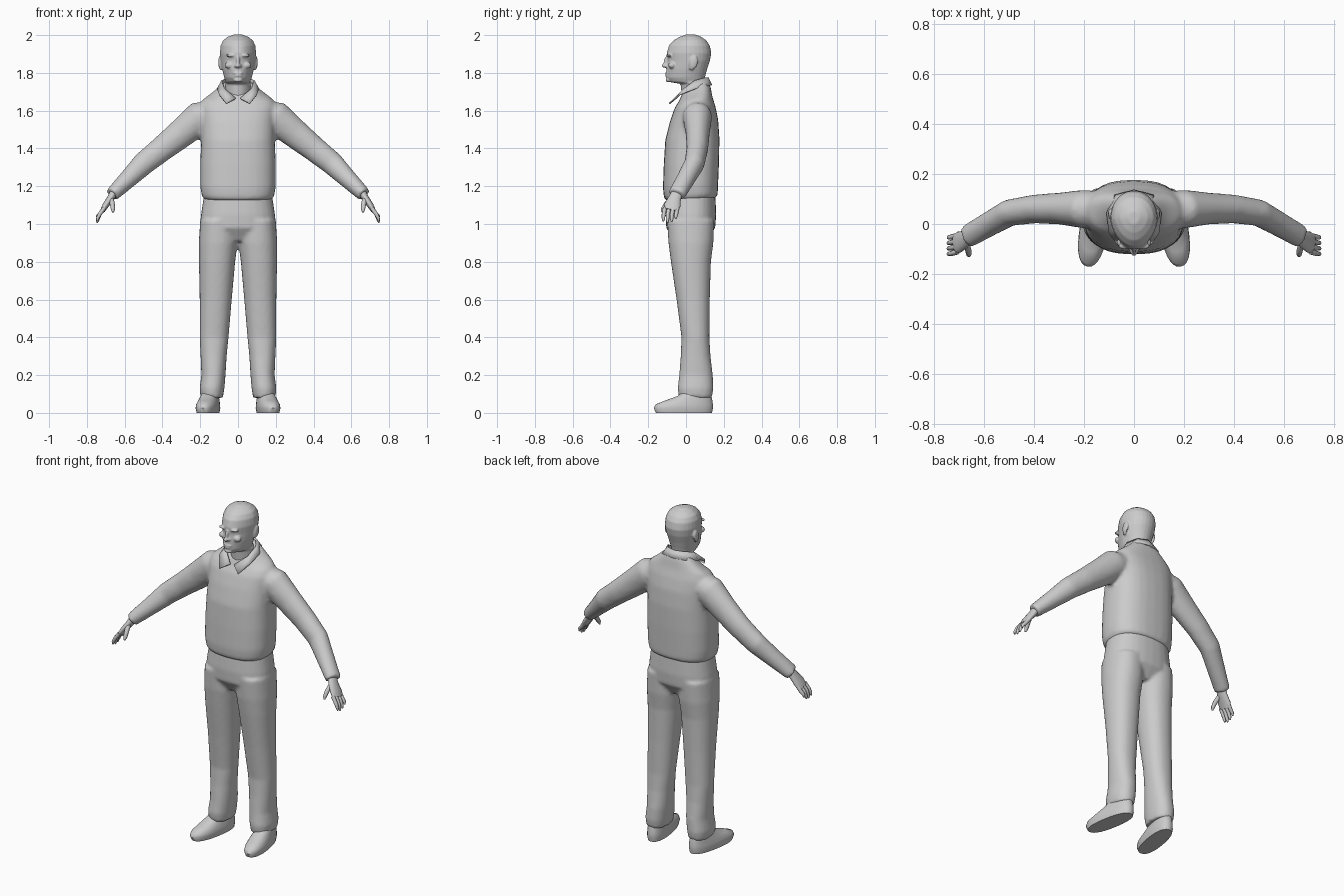
import bpy, bmesh, math
from mathutils import Vector, Matrix

if "Cube" in bpy.data.objects:
    bpy.data.objects.remove(bpy.data.objects["Cube"])

grey = bpy.data.materials.new("light_grey")
grey.use_nodes = True
COLOUR = (0.6, 0.6, 0.6, 1)
grey.diffuse_color = COLOUR
grey.node_tree.nodes["Principled BSDF"].inputs["Base Color"].default_value = COLOUR


def skin(bm, loops):
    """Join closed loops of points with quads and cap both ends."""
    rings = [[bm.verts.new(p) for p in loop] for loop in loops]
    n = len(rings[0])
    for a, b in zip(rings, rings[1:]):
        for i in range(n):
            j = (i + 1) % n
            bm.faces.new((a[i], a[j], b[j], b[i]))
    bm.faces.new(rings[0][::-1])
    bm.faces.new(rings[-1])


def stack(bm, rows, side=1, power=0.85, taper=0, tilt=None, n=28, turn=None):
    """Horizontal sections: (z, front y, back y, left x, right x)."""
    loops = []
    for k, (z, yf, yb, x0, x1) in enumerate(rows):
        cx, cy, rx, ry = (x0 + x1) / 2, (yf + yb) / 2, (x1 - x0) / 2, (yb - yf) / 2
        loop = []
        for i in range(n):
            a = math.tau * i / n
            c, s = math.cos(a), math.sin(a)
            c = math.copysign(abs(c) ** power, c)
            s = math.copysign(abs(s) ** power, s)
            p = Vector((cx + rx * c * (1 + taper * min(s, 0)), cy + ry * s, z))
            if tilt:
                p.z += tilt[k] * ry * s
            if turn:
                p = turn @ p
            p.x *= side
            loop.append(p)
        loops.append(loop)
    skin(bm, loops)


def tube(bm, stations, side=1, n=16):
    """Elliptical limb along points: (x, y, z, radius along y, other radius)."""
    pts = [Vector(s[:3]) for s in stations]
    loops = []
    for k, s in enumerate(stations):
        t = (pts[min(k + 1, len(pts) - 1)] - pts[max(k - 1, 0)]).normalized()
        u = Vector((0, 1, 0))
        u = (u - t * u.dot(t)).normalized()
        v = t.cross(u)
        loop = []
        for i in range(n):
            a = math.tau * i / n
            p = pts[k] + u * s[3] * math.cos(a) + v * s[4] * math.sin(a)
            loop.append(Vector((p.x * side, p.y, p.z)))
        loops.append(loop)
    skin(bm, loops)


def blob(bm, centre, size, rot=0):
    """Ellipsoid, optionally leaning about the x axis."""
    m = Matrix.Translation(centre) @ Matrix.Rotation(rot, 4, 'X') @ Matrix.Diagonal((*size, 1))
    bmesh.ops.create_uvsphere(bm, u_segments=16, v_segments=10, radius=1, matrix=m)


def finish(bm, name, voxel=0, smooth=4, angle=40):
    bmesh.ops.recalc_face_normals(bm, faces=bm.faces)
    me = bpy.data.meshes.new(name)
    bm.to_mesh(me)
    bm.free()
    me.materials.append(grey)
    ob = bpy.data.objects.new(name, me)
    bpy.context.collection.objects.link(ob)
    bpy.ops.object.select_all(action='DESELECT')
    ob.select_set(True)
    bpy.context.view_layer.objects.active = ob
    if voxel:
        r = ob.modifiers.new("blend", 'REMESH')
        r.mode, r.voxel_size, r.use_smooth_shade = 'VOXEL', voxel, True
        s = ob.modifiers.new("soften", 'SMOOTH')
        s.factor, s.iterations = 0.5, smooth
    else:
        bpy.ops.object.shade_smooth_by_angle(angle=math.radians(angle))
    return ob


# sweater: body with sloping neckline, and two sleeves
bm = bmesh.new()
body = [(1.13, -.108, .16, .178), (1.15, -.118, .168, .193), (1.2, -.122, .17, .2),
        (1.32, -.118, .175, .2), (1.45, -.11, .177, .195), (1.55, -.085, .17, .195),
        (1.62, -.06, .155, .2), (1.66, -.04, .14, .185), (1.695, -.03, .13, .13),
        (1.725, -.025, .115, .088)]
stack(bm, [(z, f, b, -w, w) for z, f, b, w in body], power=0.8,
      tilt=[0.05] * 6 + [0.05, 0.15, 0.4, 0.6])
sleeve = [(.11, .055, 1.60, .07, .06), (.2, .06, 1.565, .078, .088), (.3, .062, 1.48, .064, .078),
          (.4, .06, 1.4, .058, .068), (.5, .045, 1.32, .054, .062), (.58, .0, 1.24, .05, .05),
          (.668, -.05, 1.155, .048, .038)]
for side in (1, -1):
    tube(bm, sleeve, side)
finish(bm, "sweater", 0.011, 6)

# trousers: hips and two legs
bm = bmesh.new()
hips = [(1.17, -.098, .155, .178), (1.05, -.108, .16, .196), (.98, -.105, .155, .2),
        (.91, -.06, .11, .1)]
stack(bm, [(z, f, b, -w, w) for z, f, b, w in hips])
leg = [(1.02, -.1, .15, .005, .2), (.9, -.093, .145, .002, .208), (.8, -.08, .132, .015, .207),
       (.6, -.05, .126, .033, .203), (.4, -.024, .124, .05, .203), (.3, -.028, .13, .06, .198),
       (.2, -.036, .142, .066, .194), (.13, -.044, .145, .072, .203), (.08, -.038, .138, .08, .198)]
for side in (1, -1):
    stack(bm, leg, side, power=0.9)
finish(bm, "trousers", 0.01, 4)

# shoes, toes turned outwards
shoe = [(0, -.163, .138, .09, .195), (.025, -.175, .143, .085, .2), (.045, -.165, .143, .087, .198),
        (.065, -.115, .14, .092, .193), (.09, -.045, .135, .098, .188), (.13, 0, .125, .1, .18)]
pivot = Vector((.14, .08, 0))
turn = Matrix.Translation(pivot) @ Matrix.Rotation(math.radians(10), 4, 'Z') @ Matrix.Translation(-pivot)
for side, label in ((1, "left"), (-1, "right")):
    bm = bmesh.new()
    stack(bm, shoe, side, turn=turn)
    finish(bm, label + "_shoe", angle=50)

# hands: palm, four fingers and thumb
for side, label in ((1, "left"), (-1, "right")):
    bm = bmesh.new()
    tube(bm, [(.655, -.045, 1.17, .03, .022), (.675, -.06, 1.135, .034, .019),
              (.7, -.072, 1.1, .043, .017), (.716, -.08, 1.072, .04, .013)], side)
    for k in range(4):
        y = -.112 + .022 * k
        drop = (.008, 0, .004, .02)[k]
        tube(bm, [(.708, y, 1.085, .011, .011), (.732, y - .006, 1.052, .0105, .0105),
                  (.743, y - .008, 1.022 + drop, .009, .009),
                  (.746, y - .008, 1.006 + drop, .004, .004)], side, 8)
    tube(bm, [(.672, -.075, 1.135, .014, .014), (.665, -.105, 1.105, .013, .013),
              (.662, -.122, 1.078, .011, .011), (.662, -.128, 1.062, .005, .005)], side, 8)
    finish(bm, label + "_hand", angle=60)

# head and neck with facial features
bm = bmesh.new()
skull = [(1.64, -.02, .1, .066), (1.742, -.028, .1, .068), (1.752, -.09, .098, .064),
         (1.775, -.104, .1, .073), (1.82, -.104, .112, .084), (1.865, -.098, .127, .092),
         (1.905, -.102, .134, .096), (1.945, -.09, .126, .092), (1.972, -.066, .108, .079),
         (1.99, -.035, .082, .056), (2.003, 0, .05, .022)]
stack(bm, [(z, f, b, -w, w) for z, f, b, w in skull], power=0.95, taper=0.22)
blob(bm, (0, -.112, 1.838), (.014, .017, .011))
blob(bm, (0, -.104, 1.862), (.009, .014, .036), -0.25)
blob(bm, (0, -.1, 1.798), (.026, .01, .006))
blob(bm, (0, -.1, 1.785), (.022, .01, .006))
blob(bm, (0, -.094, 1.762), (.024, .014, .012))
for side in (1, -1):
    blob(bm, (side * .034, -.088, 1.892), (.03, .014, .008))
    blob(bm, (side * .046, -.074, 1.84), (.024, .02, .018))
    blob(bm, (side * .013, -.104, 1.836), (.008, .01, .008))
    blob(bm, (side * .095, .04, 1.855), (.009, .022, .036), -0.2)
    blob(bm, (side * .09, .03, 1.83), (.009, .014, .016))
finish(bm, "head", 0.005, 2)

# shirt collar folded over the neckline, with two pointed flaps
inner = [(0, .115, 1.775), (.055, .095, 1.772), (.085, .045, 1.758), (.07, -.01, 1.715), (.012, -.055, 1.665)]
outer = [(0, .135, 1.735), (.075, .115, 1.732), (.108, .045, 1.715), (.1, -.035, 1.685), (.062, -.088, 1.637)]
bm = bmesh.new()
for side in (1, -1):
    a, b = [[bm.verts.new((x * side, y, z)) for x, y, z in row] for row in (inner, outer)]
    for i in range(len(a) - 1):
        quad = (a[i], a[i + 1], b[i + 1], b[i])
        bm.faces.new(quad if side > 0 else quad[::-1])
bmesh.ops.remove_doubles(bm, verts=bm.verts, dist=1e-4)
collar = finish(bm, "shirt_collar")
thick = collar.modifiers.new("thickness", 'SOLIDIFY')
thick.thickness, thick.offset = 0.008, 0
